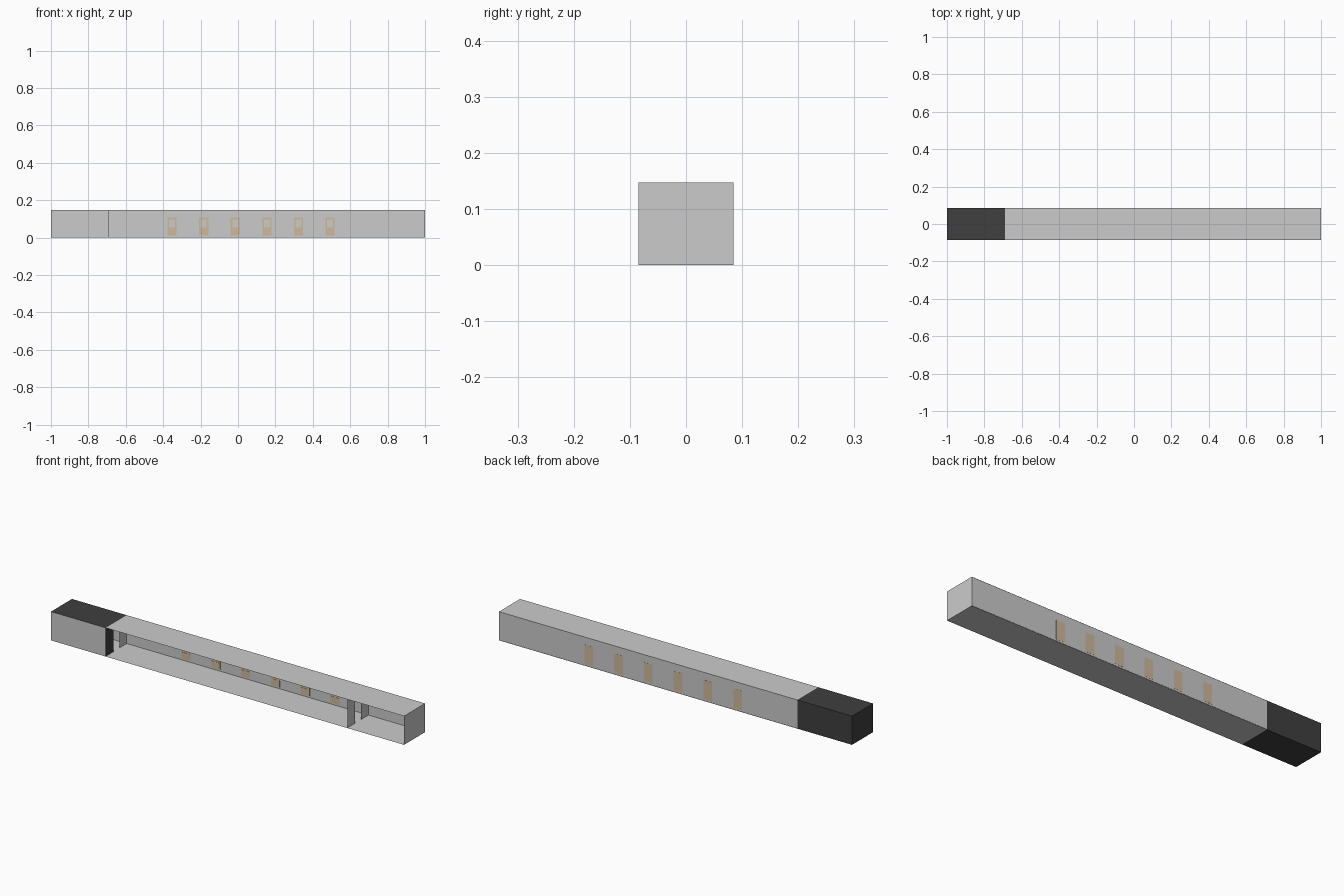
import bpy, bmesh

if "Cube" in bpy.data.objects:
    bpy.data.objects.remove(bpy.data.objects["Cube"])

L, W, H = 1.0, 0.085, 0.147          # half length, half width, height
XL, XR = -0.69, 0.68                 # cross partitions
DOOR_W, DOOR_H = 0.025, 0.110        # doorway half width and height in partitions
BANDS = [(0.002, 0.010), (0.044, 0.052)]


def material(name, rgb):
    m = bpy.data.materials.new(name)
    m.diffuse_color = (*rgb, 1)
    m.use_nodes = True
    m.node_tree.nodes["Principled BSDF"].inputs["Base Color"].default_value = m.diffuse_color
    return m


grey = material("wall_grey", (0.8, 0.8, 0.8))
stripe = material("stripe_grey", (0.58, 0.58, 0.6))
black = material("blackout", (0.05, 0.05, 0.05))
brown = material("door_wood", (0.62, 0.49, 0.33))


def finish(name, bm, mats):
    me = bpy.data.meshes.new(name)
    bm.to_mesh(me)
    bm.free()
    for m in mats:
        me.materials.append(m)
    ob = bpy.data.objects.new(name, me)
    bpy.context.collection.objects.link(ob)
    return ob


def quad(bm, pts, mat=0):
    f = bm.faces.new([bm.verts.new(p) for p in pts])
    f.material_index = mat


def wall(name, a, b, z0=0.0, z1=H, mat=None):
    """Upright sheet from a to b in plan, split into striped bands."""
    bm = bmesh.new()
    cuts = sorted({z0, z1, *[z for s in BANDS for z in s if z0 < z < z1]})
    if mat:
        cuts = [z0, z1]
    for lo, hi in zip(cuts, cuts[1:]):
        mid = (lo + hi) / 2
        is_band = not mat and any(s[0] < mid < s[1] for s in BANDS)
        quad(bm, [(*a, lo), (*b, lo), (*b, hi), (*a, hi)], int(is_band))
    return finish(name, bm, [mat] if mat else [grey, stripe])


def slab(name, x0, x1, z, mat):
    bm = bmesh.new()
    quad(bm, [(x0, -W, z), (x1, -W, z), (x1, W, z), (x0, W, z)])
    return finish(name, bm, [mat])


def box(bm, x0, x1, y0, y1, z0, z1):
    r = bmesh.ops.create_cube(bm, size=1)
    for v in r["verts"]:
        v.co = ((x0 + x1) / 2 + v.co.x * (x1 - x0),
                (y0 + y1) / 2 + v.co.y * (y1 - y0),
                (z0 + z1) / 2 + v.co.z * (z1 - z0))


# corridor shell, open at the front
YB = W - 0.0006
wall("back_wall", (-L + 0.002, YB), (L, YB))
wall("right_end_wall", (L, -W), (L, W))
wall("left_end_lining", (-L + 0.002, -W), (-L + 0.002, YB))
wall("left_room_front_wall", (-L, -W), (XL, -W))
slab("floor", -L, L, 0.002, grey)
slab("underside", XL, L, 0.0, grey)
slab("roof", XL, L, H, grey)
slab("left_room_ceiling", -L, XL, H - 0.002, grey)

# black outer cladding round the left room
slab("blackout_roof", -L, XL, H, black)
slab("blackout_floor", -L, XL, 0.0, black)
wall("blackout_end", (-L, -W), (-L, W), mat=black)
wall("blackout_back", (-L, W), (XL, W), mat=black)
wall("blackout_jamb", (XL + 0.0015, -W), (XL + 0.0015, -DOOR_W), mat=black)

# partitions with a central doorway
for side, x in (("left", XL), ("right", XR)):
    wall(side + "_partition_front", (x, -W), (x, -DOOR_W))
    wall(side + "_partition_back", (x, DOOR_W), (x, YB))
    wall(side + "_partition_header", (x, -DOOR_W), (x, DOOR_W), DOOR_H, H)

# row of wooden doors with a window in the upper half
for i in range(6):
    x = -0.352 + 0.1688 * i
    w, z0, z1 = 0.0245, 0.011, 0.108
    y0, y1 = W - 0.0035, W
    bm = bmesh.new()
    box(bm, x - w, x + w, y0, y1, z0, 0.044)                 # lower panel
    box(bm, x - w, x + w, y0 + 0.001, y1, 0.044, 0.054)      # middle rail
    for s in (-1, 1):                                        # stiles
        a, b = sorted((x + s * w, x + s * 0.016))
        box(bm, a, b, y0, y1, 0.054, z1)
    box(bm, x - 0.016, x + 0.016, y0, y1, 0.098, z1)         # top rail
    quad(bm, [(x - w, W, z0), (x - w, W, z1), (x + w, W, z1), (x + w, W, z0)])
    finish(f"door_{i + 1}", bm, [brown])
